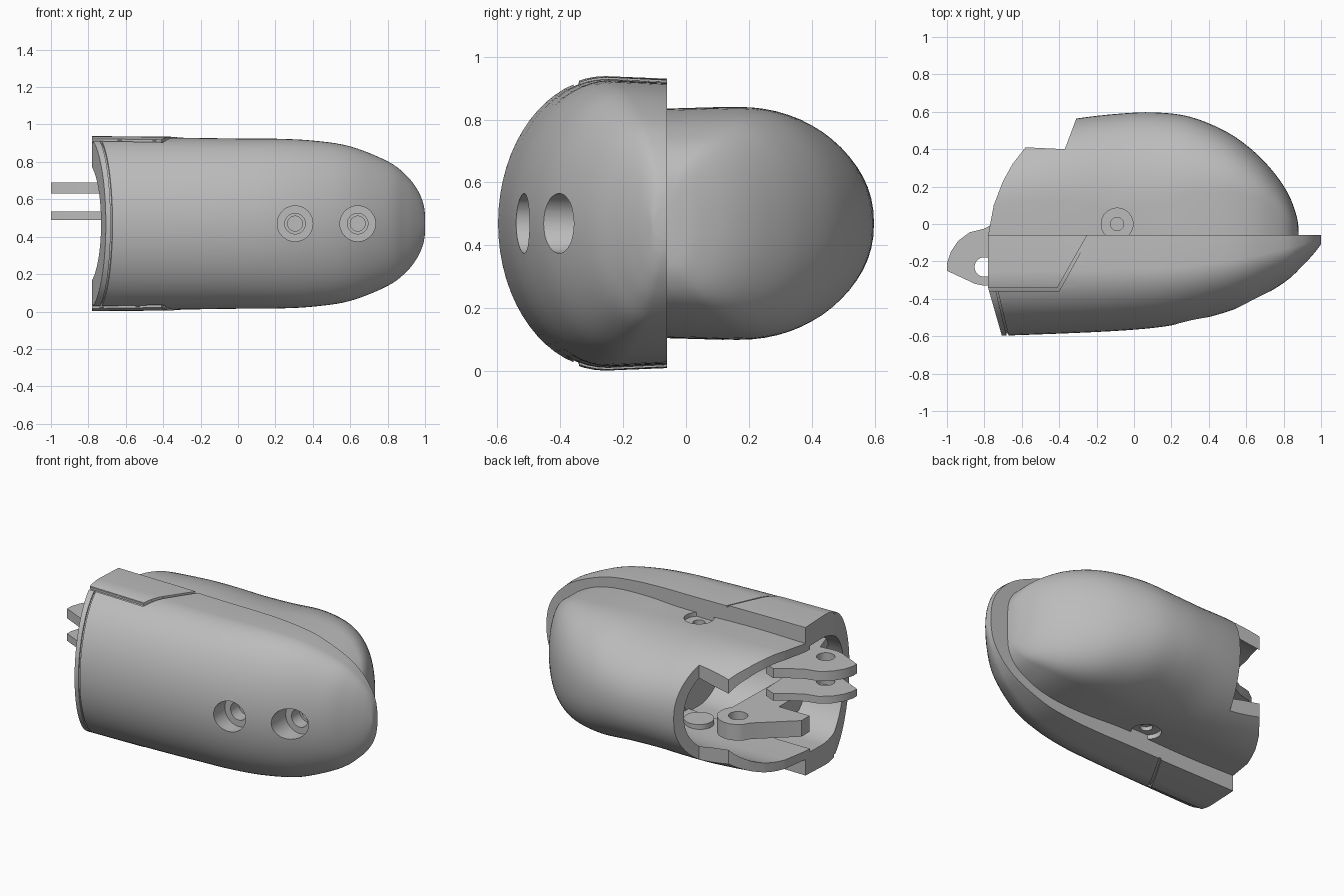
import bpy, bmesh, math
from mathutils import Matrix

if "Cube" in bpy.data.objects:
    bpy.data.objects.remove(bpy.data.objects["Cube"], do_unlink=True)

MID = 0.47     # height of the symmetry plane
RIM = -0.06    # depth of the flat rim where both halves meet

grey = bpy.data.materials.new("grey_plastic")
grey.use_nodes = True
grey.diffuse_color = (0.5, 0.5, 0.5, 1)
grey.node_tree.nodes["Principled BSDF"].inputs["Base Color"].default_value = (0.5, 0.5, 0.5, 1)


def finish(name, bm):
    bmesh.ops.recalc_face_normals(bm, faces=bm.faces)
    me = bpy.data.meshes.new(name)
    bm.to_mesh(me)
    bm.free()
    me.materials.append(grey)
    ob = bpy.data.objects.new(name, me)
    bpy.context.collection.objects.link(ob)
    return ob


def spline(points, steps=5):
    """Catmull-Rom through the stations."""
    p = [points[0]] + list(points) + [points[-1]]
    out = []
    for a, b, c, d in zip(p, p[1:], p[2:], p[3:]):
        for i in range(steps):
            t = i / steps
            out.append([0.5 * (2 * q + (r - o) * t + (2 * o - 5 * q + 4 * r - s) * t * t
                               + (3 * q - o - 3 * r + s) * t ** 3)
                        for o, q, r, s in zip(a, b, c, d)])
    return out + [list(points[-1])]


def loft(name, stations, side, root=RIM, grow=(0, 0), power=1.0, arc=32):
    """D-shaped sections along x; stations are x, half height, depth, straight share."""
    bm = bmesh.new()
    rings = []
    for x, h, d, s in spline(stations):
        h, d = max(h + grow[0], 0.01), max(d + grow[1], 0.01)
        pts = [(root, h * 0.983)]
        for i in range(arc + 1):
            t = math.pi * i / arc
            c = math.cos(t)
            pts.append((RIM + side * d * (s + (1 - s) * math.sin(t) ** power),
                        h * math.copysign(abs(c) ** power, c)))
        pts.append((root, -h * 0.983))
        rings.append([bm.verts.new((x, y, MID + z)) for y, z in pts])
    for a, b in zip(rings, rings[1:]):
        for i in range(len(a)):
            j = (i + 1) % len(a)
            bm.faces.new((a[i], a[j], b[j], b[i]))
    bm.faces.new(rings[0])
    bm.faces.new(rings[-1])
    return finish(name, bm)


def prism(name, outline, z0, z1):
    bm = bmesh.new()
    face = bm.faces.new([bm.verts.new((x, y, z0)) for x, y in outline])
    top = bmesh.ops.extrude_face_region(bm, geom=[face])["geom"]
    bmesh.ops.translate(bm, vec=(0, 0, z1 - z0),
                        verts=[v for v in top if isinstance(v, bmesh.types.BMVert)])
    return finish(name, bm)


def cylinder(name, r, centre, depth, axis="Z"):
    bm = bmesh.new()
    m = Matrix.Translation(centre)
    if axis == "Y":
        m = m @ Matrix.Rotation(math.pi / 2, 4, "X")
    bmesh.ops.create_cone(bm, cap_ends=True, segments=40, radius1=r, radius2=r,
                          depth=depth, matrix=m)
    return finish(name, bm)


def boolean(ob, cutter, op="DIFFERENCE"):
    mod = ob.modifiers.new("cut", "BOOLEAN")
    mod.operation, mod.object, mod.solver = op, cutter, "EXACT"
    dg = bpy.context.evaluated_depsgraph_get()
    me = bpy.data.meshes.new_from_object(ob.evaluated_get(dg))
    ob.modifiers.clear()
    ob.data = me
    bpy.data.objects.remove(cutter, do_unlink=True)


# Front shell
SHELL = [(-0.78, 0.463, 0.54, 0.36), (-0.3, 0.459, 0.522, 0.36), (0, 0.455, 0.505, 0.36),
         (0.2, 0.454, 0.482, 0.36), (0.4, 0.444, 0.438, 0.35), (0.6, 0.413, 0.37, 0.33),
         (0.8, 0.333, 0.255, 0.3), (0.9, 0.258, 0.165, 0.3), (0.96, 0.18, 0.1, 0.3),
         (0.99, 0.11, 0.062, 0.3), (1.0, 0.05, 0.048, 0.3)]
shell = loft("front_shell", SHELL, -1)
CAVITY = [(-0.9, 0.33, 0.45, 0.36), (-0.5, 0.33, 0.44, 0.36), (0.05, 0.3, 0.4, 0.36)]
boolean(shell, loft("cutter", CAVITY, -1, root=0.1))

# Raised panels on the top and bottom edges of the shell
panels = loft("edge_panels", SHELL[:5], -1, grow=(0.005, 0.004))
boolean(panels, prism("cutter", [(-0.8, -0.34), (-0.41, -0.34), (-0.25, RIM), (-0.8, RIM)],
                      -0.5, 1.5), "INTERSECT")
boolean(panels, loft("cutter", CAVITY, -1, root=0.1, grow=(0.04, 0.02)))

# Slanted open end of the shell
END = [(-1, -0.34), (-0.78, -0.34), (-0.7, -0.62), (-0.69, -0.7), (-1, -0.7)]
boolean(shell, prism("cutter", END, -0.5, 1.5))

# Shallow grooves along the panel border and the end lip
GROOVES = ([(-0.9, -0.341), (-0.41, -0.341), (-0.245, -0.05), (-0.23, -0.05),
            (-0.4, -0.358), (-0.9, -0.358)],
           [(-0.738, -0.36), (-0.728, -0.36), (-0.665, -0.62), (-0.675, -0.62)])
for outline in GROOVES:
    groove = prism("cutter", outline, -0.5, 1.5)
    boolean(groove, loft("cutter", SHELL, -1, root=0.1, grow=(-0.01, -0.01)))
    boolean(shell, groove)

# Stepped screw holes in the front
for x, floor in ((0.305, -0.43), (0.64, -0.31)):
    for r, extra in ((0.095, 0), (0.055, 0.08), (0.04, 0.16)):
        end = floor + extra
        boolean(shell, cylinder("cutter", r, (x, (end - 0.8) / 2, MID), end + 0.8, "Y"))

# Rounded back pad, pinched in the middle and blunt at the tip
PAD = [(-0.8, 0.365, 0.52, 0.3), (-0.5, 0.37, 0.59, 0.3), (-0.3, 0.367, 0.625, 0.27),
       (-0.1, 0.36, 0.648, 0.22), (0.1, 0.36, 0.657, 0.25), (0.3, 0.37, 0.633, 0.34),
       (0.5, 0.364, 0.55, 0.42), (0.65, 0.335, 0.44, 0.45), (0.76, 0.285, 0.32, 0.45),
       (0.83, 0.23, 0.21, 0.4), (0.87, 0.155, 0.1, 0.35), (0.88, 0.07, 0.03, 0.3)]
pad = loft("back_pad", PAD, 1, root=-0.1, power=0.92)
boolean(pad, loft("cutter", [(-0.9, 0.31, 0.5, 0.3), (-0.5, 0.31, 0.53, 0.3),
                             (-0.3, 0.305, 0.56, 0.28), (0.1, 0.28, 0.56, 0.22)],
                  1, root=-0.3, power=0.92))

# Stepped open end of the pad
STEP = [(-1, -0.2), (-0.785, -0.2), (-0.78, RIM), (-0.75, 0.1), (-0.7, 0.23), (-0.65, 0.32),
        (-0.58, 0.41), (-0.37, 0.4), (-0.31, 0.56), (-0.28, 0.8), (-1, 0.8)]
boolean(pad, prism("cutter", STEP, -0.5, 1.5))

# Pin holes in the top and bottom walls of the pad, closed by seats inside
for s, name in ((1, "pin_seat_top"), (-1, "pin_seat_bottom")):
    boolean(pad, cylinder("cutter", 0.085, (-0.09, 0, MID + s * 0.42), 0.18))
    boolean(pad, cylinder("cutter", 0.035, (-0.09, 0, MID + s * 0.35), 0.3))
    cylinder(name, 0.085, (-0.09, 0, MID + s * 0.285), 0.04)

# Hinge plates sticking out of the open end
HINGE = [(-1, -0.25), (-1, -0.21), (-0.98, -0.15), (-0.94, -0.09), (-0.88, -0.045),
         (-0.8, -0.025), (-0.72, 0.02), (-0.65, 0.07), (-0.58, 0.04), (-0.55, -0.5),
         (-0.64, -0.5), (-0.7, -0.32), (-0.8, -0.33), (-0.85, -0.32)]
for name, z0, z1 in (("upper_hinge_plate", 0.63, 0.69), ("lower_hinge_plate", 0.49, 0.535)):
    plate = prism(name, HINGE, z0, z1)
    boolean(plate, cylinder("cutter", 0.052, (-0.8, -0.23, 0.6), 0.5))

# Inner lug with a hole and an arm toward the open end
eye = [(-0.38 + 0.12 * math.cos(a), 0.03 + 0.12 * math.sin(a))
       for a in (math.radians(d) for d in range(-40, 161, 20))]
inner = prism("inner_lug", eye + [(-0.71, -0.12), (-0.71, -0.2), (-0.5, -0.2), (-0.5, -0.5),
                                  (-0.3, -0.5)], 0.21, 0.31)
boolean(inner, cylinder("cutter", 0.055, (-0.38, 0.03, 0.27), 0.3))

# Smooth shading with crisp edges
for ob in bpy.data.objects:
    if ob.type == "MESH" and grey.name in ob.data.materials:
        bpy.ops.object.select_all(action="DESELECT")
        ob.select_set(True)
        bpy.context.view_layer.objects.active = ob
        bpy.ops.object.shade_smooth_by_angle(angle=math.radians(30))
